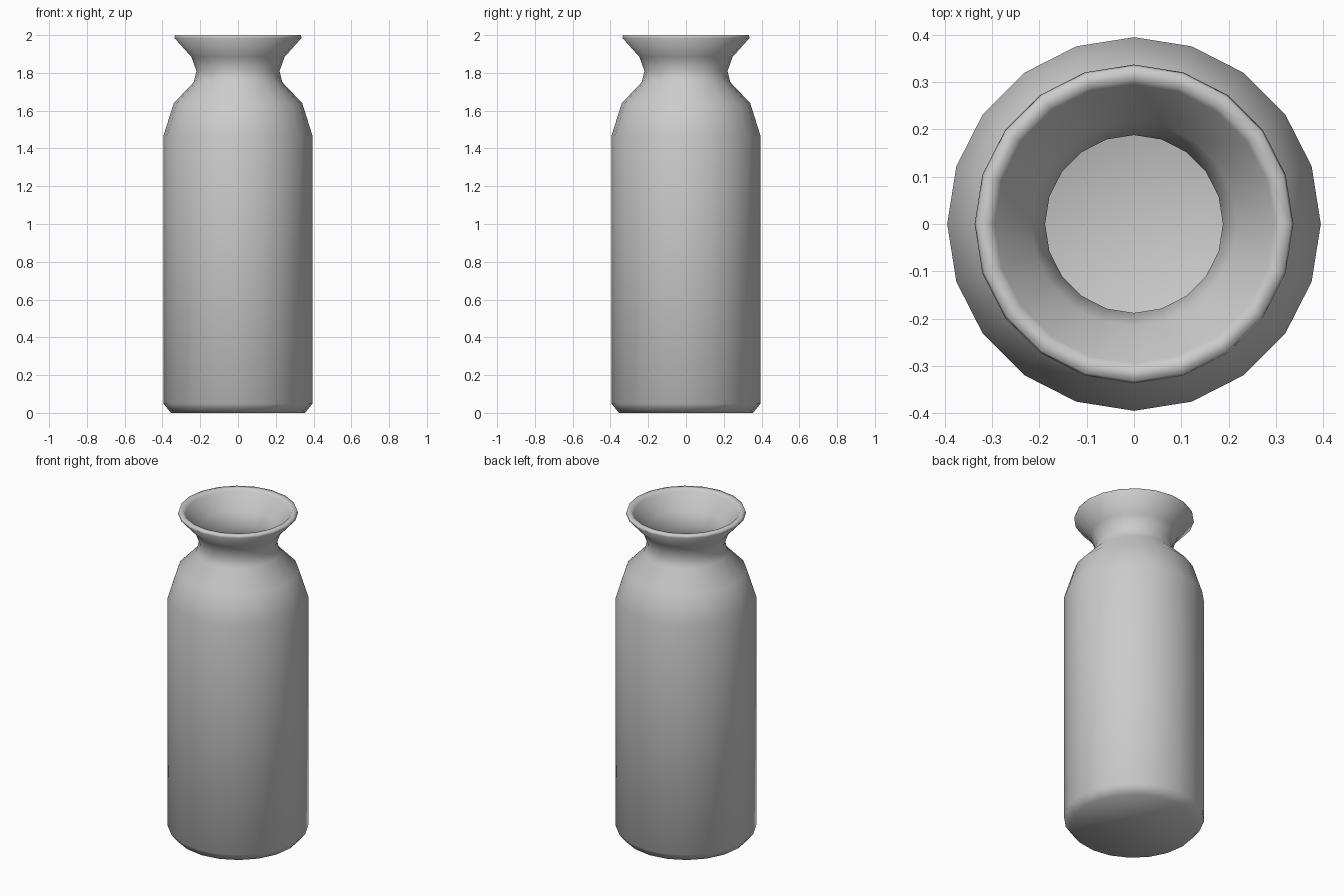
import bpy, bmesh, math

if "Cube" in bpy.data.objects:
    bpy.data.objects.remove(bpy.data.objects["Cube"])

SIDES = 20

# Profile (radius, height): outside from base to rim, then inside down to the floor
outer = [(0.355, 0.0), (0.395, 0.05), (0.395, 1.465), (0.34, 1.64), (0.235, 1.75),
         (0.22, 1.81), (0.247, 1.885), (0.337, 1.985), (0.332, 2.0)]
inner = [(0.305, 2.0), (0.295, 1.985), (0.217, 1.9), (0.188, 1.815), (0.203, 1.735),
         (0.313, 1.62), (0.363, 1.46), (0.363, 0.06), (0.34, 0.035)]


def lathe(name, profile):
    bm = bmesh.new()
    rings = []
    for r, z in profile:
        rings.append([bm.verts.new((r * math.cos(2 * math.pi * i / SIDES),
                                    r * math.sin(2 * math.pi * i / SIDES), z))
                      for i in range(SIDES)])
    for a, b in zip(rings, rings[1:]):
        for i in range(SIDES):
            j = (i + 1) % SIDES
            bm.faces.new((a[i], a[j], b[j], b[i]))
    # Underside and inside floor
    bm.faces.new(rings[0][::-1])
    bm.faces.new(rings[-1])
    bmesh.ops.recalc_face_normals(bm, faces=bm.faces)
    for f in bm.faces:
        f.smooth = True
    mesh = bpy.data.meshes.new(name)
    bm.to_mesh(mesh)
    bm.free()
    obj = bpy.data.objects.new(name, mesh)
    bpy.context.collection.objects.link(obj)
    return obj


# Hollow bottle with flared neck
lathe("bottle", outer + inner)
